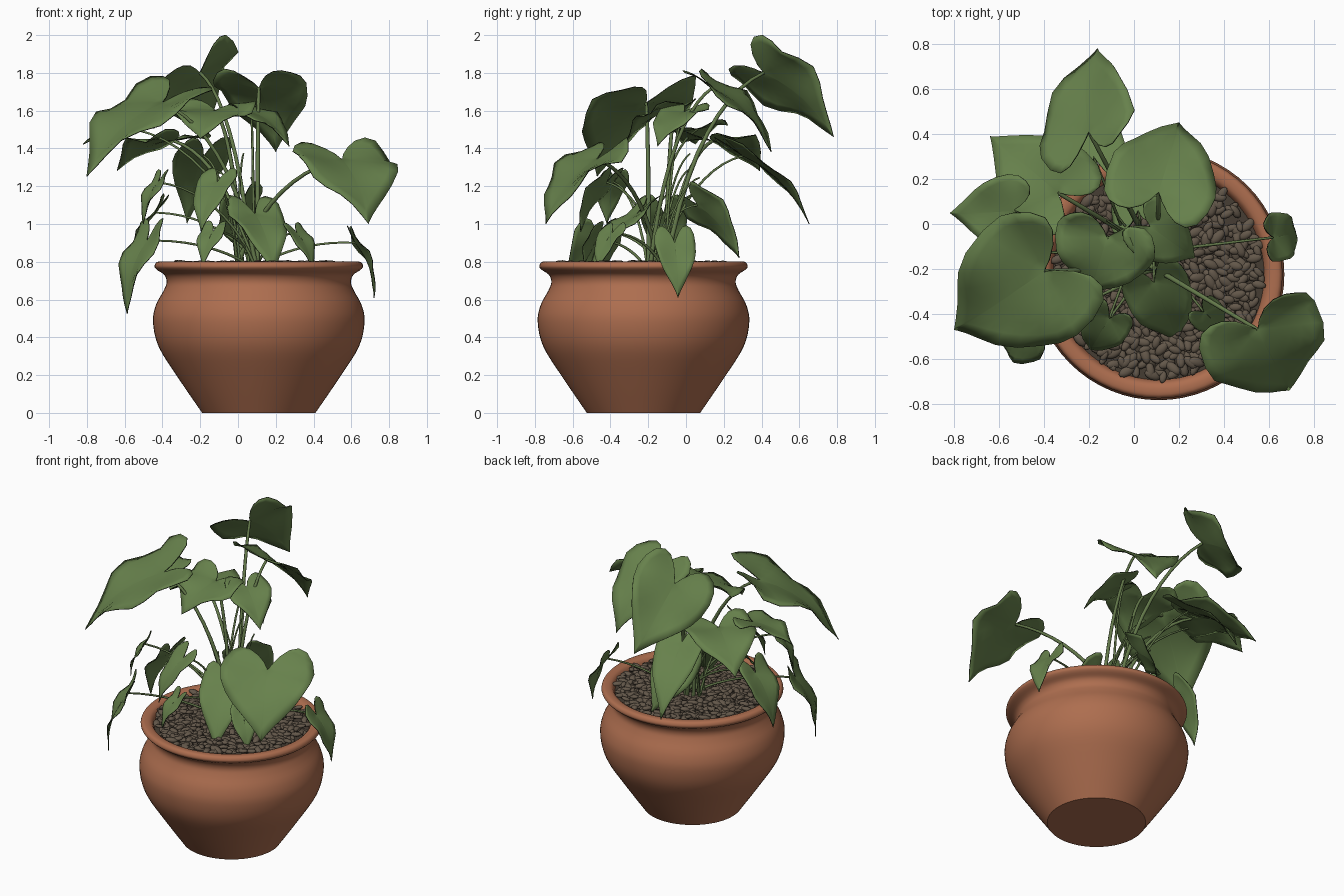
import bpy, bmesh, math, random
from mathutils import Vector, Matrix

if "Cube" in bpy.data.objects:
    bpy.data.objects.remove(bpy.data.objects["Cube"])

random.seed(4)
CX, CY = 0.11, -0.225            # pot axis
CROWN = Vector((.05, -.16, .77))  # where the stalks leave the soil
UP = Vector((0, 0, 1))


def mat(name, rgb):
    m = bpy.data.materials.new(name)
    m.diffuse_color = (*rgb, 1)
    m.use_nodes = True
    m.node_tree.nodes["Principled BSDF"].inputs["Base Color"].default_value = m.diffuse_color
    return m


TERRACOTTA = mat("terracotta", (0.42, 0.155, 0.078))
PEBBLE = mat("pebble_brown", (0.125, 0.096, 0.068))
SOIL = mat("dark_soil", (0.06, 0.046, 0.033))
LEAF = mat("leaf_green", (0.135, 0.22, 0.072))
STEM = mat("stem_green", (0.125, 0.19, 0.068))
EDGE = mat("leaf_edge_dark", (0.008, 0.012, 0.005))


def finish(name, bm, *mats):
    me = bpy.data.meshes.new(name)
    bm.to_mesh(me)
    bm.free()
    ob = bpy.data.objects.new(name, me)
    bpy.context.collection.objects.link(ob)
    for m in mats:
        me.materials.append(m)
    for p in me.polygons:
        p.use_smooth = True
    return ob


def smooth_profile(pts, steps=4):
    """Catmull-Rom curve through the profile points."""
    ext = [pts[0]] + pts + [pts[-1]]
    out = []
    for a, b, c, d in zip(ext, ext[1:], ext[2:], ext[3:]):
        for k in range(steps):
            t = k / steps
            out.append(tuple(.5 * (2 * q + (r - p) * t + (2 * p - 5 * q + 4 * r - s) * t * t
                                   + (3 * q - p - 3 * r + s) * t ** 3) for p, q, r, s in zip(a, b, c, d)))
    return out + [pts[-1]]


def lathe(name, profile, material, seg=64):
    bm = bmesh.new()
    rings = []
    for r, z in profile:
        n = seg if r else 1
        rings.append([bm.verts.new((CX + r * math.cos(math.tau * i / n),
                                    CY + r * math.sin(math.tau * i / n), z)) for i in range(n)])
    for a, b in zip(rings, rings[1:]):
        for i in range(seg):
            j = (i + 1) % seg
            q = [a[i % len(a)], a[j % len(a)], b[j % len(b)], b[i % len(b)]]
            bm.faces.new(list(dict.fromkeys(q)))
    bmesh.ops.recalc_face_normals(bm, faces=bm.faces)
    ob = finish(name, bm, material)
    bpy.context.view_layer.objects.active = ob
    ob.select_set(True)
    bpy.ops.object.shade_smooth_by_angle(angle=math.radians(40))
    ob.select_set(False)


# Pot: flat foot, round belly, neck, flared rim, inner wall
wall = [(.3, 0), (.43, .19), (.53, .35), (.56, .48), (.545, .57), (.505, .645), (.488, .69),
        (.5, .73), (.54, .758), (.552, .778), (.535, .8), (.485, .79), (.46, .72)]
lathe("pot", [(0, 0)] + smooth_profile(wall), TERRACOTTA)
lathe("soil", [(0, .768), (.47, .758)], SOIL)

# Pebbles scattered over the soil in a sunflower spiral
COUNT = 620
bm = bmesh.new()
for i in range(COUNT):
    r = 0.46 * math.sqrt((i + .5) / COUNT)
    a = i * 2.39996 + random.uniform(-.06, .06)
    k = random.uniform(.75, 1.2)
    m = (Matrix.Translation((CX + r * math.cos(a), CY + r * math.sin(a), random.uniform(.77, .793)))
         @ Matrix.Rotation(random.uniform(0, 6.28), 4, 'Z')
         @ Matrix.Rotation(random.uniform(-.35, .35), 4, 'Y')
         @ Matrix.Diagonal((.034 * k, .019 * k, .013 * k, 1)))
    bmesh.ops.create_icosphere(bm, subdivisions=2, radius=1, matrix=m)
finish("pebbles", bm, PEBBLE)


def heart(t):
    """Heart curve: (along midrib, sideways); t = pi is the tip, t near 0 the sinus."""
    c = 13 * math.cos(t) - 5 * math.cos(2 * t) - 2 * math.cos(3 * t) - math.cos(4 * t)
    return (5 - c) / 22, .5 * max(0, math.sin(t)) ** 2.2


HALF = 15
RIGHT = [heart(math.pi - (math.pi - .35) * i / (HALF - 1)) for i in range(HALF)]
OUTLINE = RIGHT + [(x, -y) for x, y in reversed(RIGHT[1:])]
RINGS = 6


def leaf(name, s, t, w, roll=0):
    """Heart blade from sinus s to tip t; a positive roll raises its right half (degrees)."""
    d = t - s
    ln = d.length
    d.normalize()
    flat = d.cross(UP).normalized()
    side = flat * math.cos(math.radians(roll)) + flat.cross(d) * math.sin(math.radians(roll))
    n = side.cross(d)
    ph = random.uniform(0, math.tau)
    bm = bmesh.new()
    centre = bm.verts.new(s)
    rings = []
    for k in range(1, RINGS + 1):
        f = k / RINGS
        ring = []
        for x, y in OUTLINE:
            u, v = x * f, y * f
            # arched midrib, softly raised halves, wavy margin
            h = .4 * ln * u * (1 - u) * (1 if u > 0 else .3)
            h += w * .16 * (2 * v) ** 2 * (1 - .8 * abs(2 * v))
            h += .12 * w * f * f * abs(v) * math.sin(9 * u + ph + (2 if v > 0 else 0))
            ring.append(bm.verts.new(s + d * (u * ln) + side * (v * w) + n * h))
        rings.append(ring)
    for i in range(len(OUTLINE)):
        if i == HALF - 1:          # open gap of the sinus
            continue
        j = (i + 1) % len(OUTLINE)
        bm.faces.new([centre, rings[0][i], rings[0][j]])
        for a, b in zip(rings, rings[1:]):
            bm.faces.new([a[i], b[i], b[j], a[j]])
    ob = finish("leaf_" + name, bm, LEAF, EDGE)
    sol = ob.modifiers.new("thickness", 'SOLIDIFY')
    sol.thickness = .004
    sol.material_offset_rim = 1


def stem(name, s, r):
    """Arching stalk from the crown of the plant to the leaf sinus."""
    a = random.uniform(0, math.tau)
    base = CROWN + .06 * Vector((math.cos(a), math.sin(a), 0))
    cu = bpy.data.curves.new(name, 'CURVE')
    cu.dimensions = '3D'
    cu.bevel_depth = r
    cu.bevel_resolution = 1
    cu.resolution_u = 10
    cu.use_fill_caps = True
    sp = cu.splines.new('BEZIER')
    sp.bezier_points.add(1)
    p, q = sp.bezier_points
    flat = Vector((s.x - base.x, s.y - base.y, 0))
    rise = s.z - base.z
    p.co, q.co = base, s
    p.handle_right = base + flat * .2 + UP * rise * .6
    p.handle_left = base - UP * .05
    q.handle_left = s - flat * .4 - UP * (rise * .12 - .03)
    q.handle_right = s + flat * .1
    p.radius, q.radius = 1.2, .8
    cu.materials.append(STEM)
    bpy.context.collection.objects.link(bpy.data.objects.new(name, cu))


# Large upper leaves: sinus, tip, width, roll
for name, s, t, w, roll in [
        ("top_back", (-.2, .41, 1.8), (-.16, .78, 1.46), .5, 42),
        ("back_right", (.11, .14, 1.72), (.2, .45, 1.38), .5, 0),
        ("big_left", (-.4, -.21, 1.64), (-.8, -.47, 1.25), .63, 5),
        ("back_left", (-.34, .14, 1.44), (-.64, .39, 1.28), .44, 0),
        ("far_left", (-.54, .06, 1.5), (-.82, .05, 1.42), .33, 10),
        ("low_back", (-.18, .3, 1.36), (-.27, .65, 1.0), .3, 0),
        ("big_right", (.55, -.47, 1.34), (.69, -.74, 1.0), .57, 0),
        ("upper_middle", (-.12, -.06, 1.6), (-.2, -.31, 1.45), .46, 0),
        ("upper_front", (.07, -.01, 1.59), (.27, -.15, 1.41), .28, 0),
        ("low_inner_back", (.02, .06, 1.1), (.06, .28, .82), .29, 45)]:
    s = Vector(s)
    leaf(name, s, Vector(t), w, roll)
    stem("stem_" + name, s, .011 if w > .4 else .007)

# Small lower leaves: they point away from the crown and hang more the farther out they are
for name, s, w in [
        ("front_middle", (.09, -.26, 1.05), .3), ("front_low", (-.13, -.45, .96), .15),
        ("inner_front", (-.11, -.42, 1.22), .22), ("small_right", (.31, -.39, .95), .16),
        ("low_left", (-.43, -.12, 1.06), .25),
        ("droop_left", (-.48, -.47, .91), .29), ("droop_right", (.62, -.06, .9), .22),
        ("curl_left", (-.42, -.38, 1.22), .17)]:
    s = Vector(s)
    out = Vector((s.x - CROWN.x, s.y - CROWN.y, 0))
    hang = math.radians(45 + 45 * out.length)
    direction = out.normalized() * math.cos(hang) - UP * math.sin(hang)
    leaf(name, s, s + direction * 1.4 * w, w)
    stem("stem_" + name, s, .007)

# Extra bare stalks in the clump
for i in range(5):
    stem("stalk_%d" % i, Vector((random.uniform(-.25, .1), random.uniform(-.2, .1),
                                 random.uniform(1.1, 1.4))), .006)
